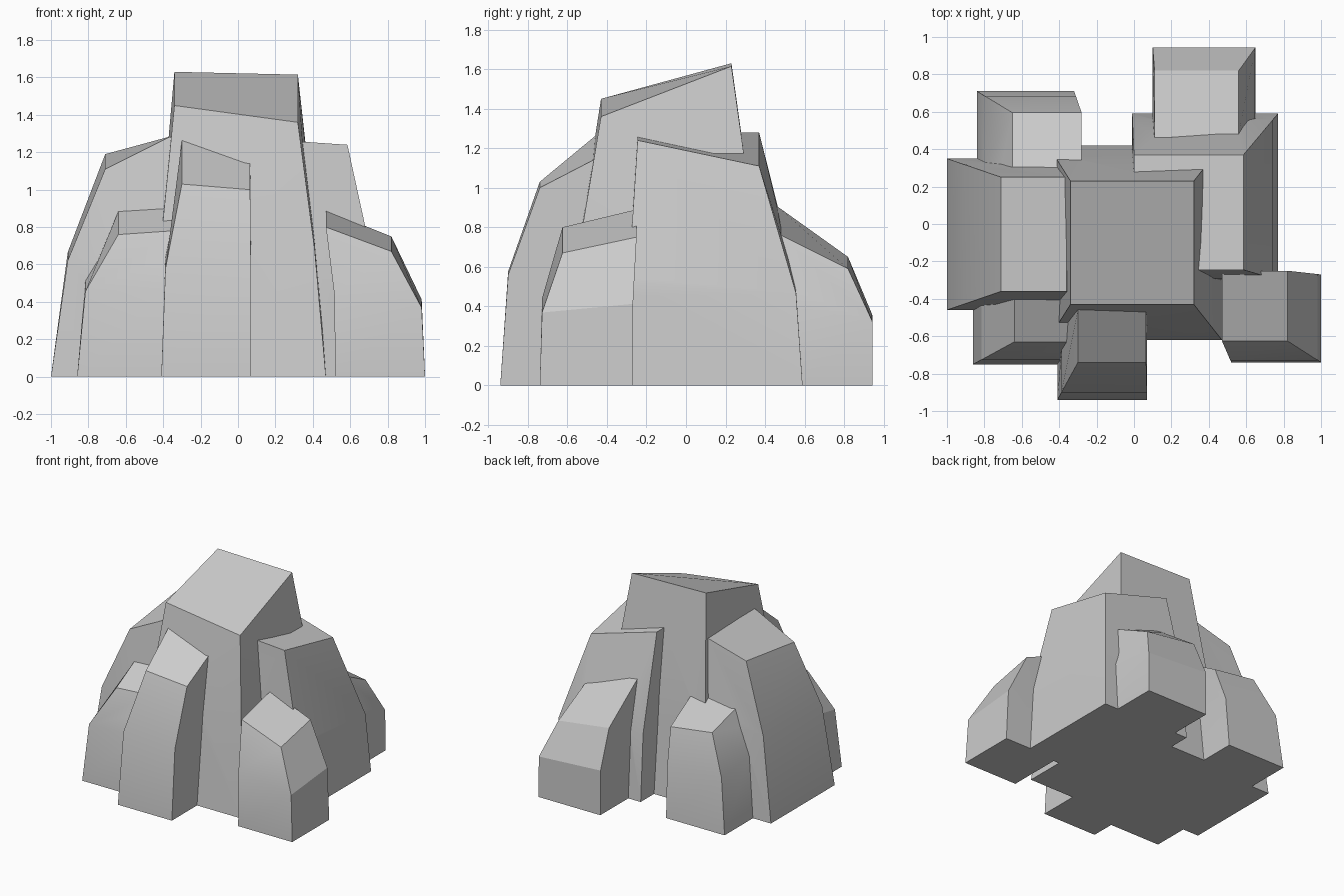
import bpy, bmesh

if "Cube" in bpy.data.objects:
    bpy.data.objects.remove(bpy.data.objects["Cube"])


def rock(name, base, top, heights, taper, shoulder):
    """Boulder tapering from a base box to a tilted top box.
    Boxes are x0, x1, y0, y1; heights run counter-clockwise from front left.
    The shoulder ring sits at a fraction of the height, drawn in by taper."""
    bm = bmesh.new()
    loops = []
    for inset, level in ((0, 0), (taper, shoulder), (1, 1)):
        x0, x1, y0, y1 = [b + (t - b) * inset for b, t in zip(base, top)]
        corners = ((x0, y0), (x1, y0), (x1, y1), (x0, y1))
        loops.append([bm.verts.new((x, y, h * level))
                      for (x, y), h in zip(corners, heights)])
    bm.faces.new(loops[0])
    bm.faces.new(loops[-1])
    for low, high in zip(loops, loops[1:]):
        for i in range(4):
            j = (i + 1) % 4
            bm.faces.new((low[i], low[j], high[j], high[i]))
    bmesh.ops.recalc_face_normals(bm, faces=bm.faces)
    mesh = bpy.data.meshes.new(name)
    bm.to_mesh(mesh)
    bm.free()
    ob = bpy.data.objects.new(name, mesh)
    bpy.context.collection.objects.link(ob)
    return ob


# Tall central block with sloping top
core = rock("rock_formation", (-.46, .47, -.62, .42), (-.34, .32, -.43, .23),
            (1.45, 1.36, 1.615, 1.63), .4, .5)

others = [
    # Large shoulders left and right
    rock("left_rock", (-1, -.3, -.46, .35), (-.71, -.36, -.36, .25),
         (1.11, 1.285, 1.285, 1.19), .31, .56),
    rock("right_rock", (-.01, .77, -.3, .59), (0, .585, -.245, .37),
         (1.28, 1.24, 1.11, 1.28), .15, .42),
    # Slab standing against the front
    rock("front_rock", (-.41, .07, -.94, -.35), (-.3, .065, -.74, -.45),
         (1.03, 1.0, 1.15, 1.27), .2, .56),
    # Small outer boulders
    rock("front_right_rock", (.52, 1, -.74, -.27), (.47, .82, -.625, -.25),
         (.8, .67, .75, .89), .1, .55),
    rock("front_left_rock", (-.86, -.35, -.75, -.3), (-.64, -.35, -.63, -.39),
         (.76, .78, .91, .89), .2, .6),
    rock("back_left_rock", (-.84, -.32, .2, .71), (-.65, -.28, .27, .595),
         (.82, .87, .68, .73), .25, .6),
    rock("back_rock", (.1, .65, .3, .945), (.11, .56, .4, .82),
         (.95, .8, .59, .65), .02, .55),
]

# Fuse the boulders into one solid
bpy.context.view_layer.objects.active = core
core.select_set(True)
for ob in others:
    mod = core.modifiers.new("fuse", "BOOLEAN")
    mod.operation, mod.solver, mod.object = "UNION", "EXACT", ob
    bpy.ops.object.modifier_apply(modifier=mod.name)
    bpy.data.objects.remove(ob)
bpy.ops.object.shade_smooth_by_angle(angle=0.4)
